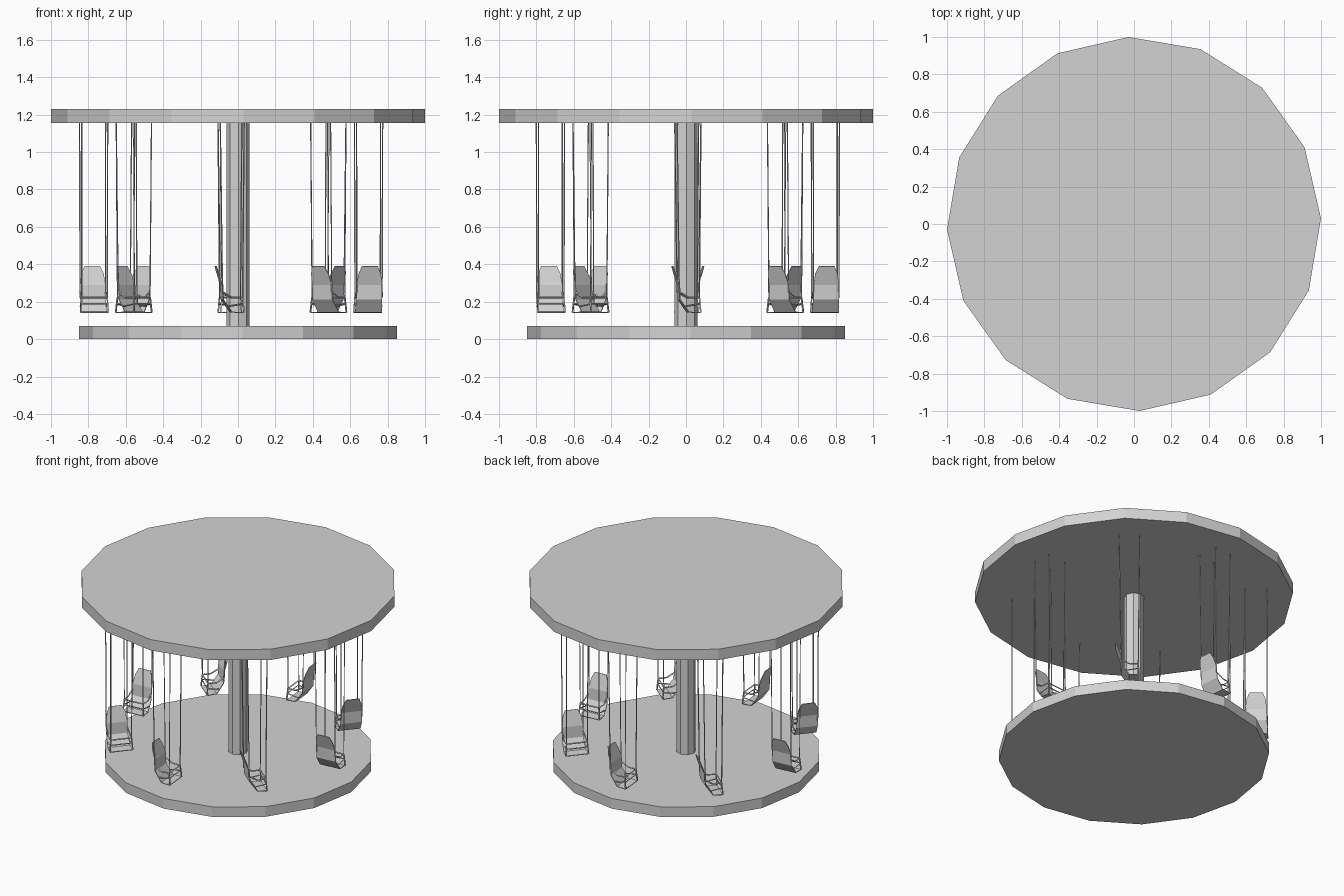
import bpy, bmesh, math
from mathutils import Vector, Matrix

if "Cube" in bpy.data.objects:
    bpy.data.objects.remove(bpy.data.objects["Cube"])

grey = bpy.data.materials.new("light grey")
grey.diffuse_color = (0.65, 0.65, 0.65, 1)
grey.use_nodes = True
grey.node_tree.nodes["Principled BSDF"].inputs["Base Color"].default_value = grey.diffuse_color


def finish(bm, name, matrix=None):
    bmesh.ops.recalc_face_normals(bm, faces=bm.faces)
    me = bpy.data.meshes.new(name)
    bm.to_mesh(me)
    bm.free()
    me.materials.append(grey)
    ob = bpy.data.objects.new(name, me)
    if matrix:
        ob.matrix_world = matrix
    bpy.context.collection.objects.link(ob)
    return ob


def drum(name, sides, radius, z0, z1):
    bm = bmesh.new()
    turn = Matrix.Translation((0, 0, (z0 + z1) / 2)) @ Matrix.Rotation(math.radians(1.7), 4, 'Z')
    bmesh.ops.create_cone(bm, cap_ends=True, segments=sides, radius1=radius,
                          radius2=radius, depth=z1 - z0, matrix=turn)
    finish(bm, name)


def rod(bm, a, b, r):
    a, b = Vector(a), Vector(b)
    d = b - a
    m = Matrix.Translation((a + b) / 2) @ d.to_track_quat('Z', 'Y').to_matrix().to_4x4()
    bmesh.ops.create_cone(bm, cap_ends=True, segments=4, radius1=r, radius2=r,
                          depth=d.length, matrix=m)


# platform, canopy and centre pole
drum("base_platform", 16, 0.85, 0.0, 0.07)
drum("canopy", 16, 1.0, 1.155, 1.23)
drum("centre_pole", 8, 0.062, 0.07, 1.155)

# seat shell profile: forward position, height, half width
SHELL = [(-0.083, 0.39, 0.042), (-0.070, 0.35, 0.060), (-0.050, 0.29, 0.068),
         (-0.047, 0.212, 0.069), (0.0, 0.145, 0.073), (0.063, 0.141, 0.074)]


def seat_shell(matrix):
    bm = bmesh.new()
    rows = [[bm.verts.new((s * w, t, z)) for s in (-1, 1)] for t, z, w in SHELL]
    for a, b in zip(rows, rows[1:]):
        bm.faces.new((a[0], a[1], b[1], b[0]))
    ob = finish(bm, "seat", matrix)
    mod = ob.modifiers.new("thickness", 'SOLIDIFY')
    mod.thickness = 0.005
    mod.offset = 0


def seat_frame(matrix):
    bm = bmesh.new()
    for s in (-1, 1):
        arm = [(s * 0.068, -0.048, 0.25), (s * 0.071, 0.0, 0.222),
               (s * 0.068, 0.056, 0.222), (s * 0.074, 0.063, 0.142)]
        for a, b in zip(arm, arm[1:]):
            rod(bm, a, b, 0.005)
        rod(bm, (s * 0.07, -0.02, 0.175), (s * 0.071, 0.06, 0.188), 0.004)
    # safety bars across the front
    rod(bm, (-0.068, 0.056, 0.222), (0.068, 0.056, 0.222), 0.005)
    rod(bm, (-0.071, 0.060, 0.188), (0.071, 0.060, 0.188), 0.004)
    finish(bm, "seat_frame", matrix)


def seat_chains(matrix):
    bm = bmesh.new()
    for s in (-1, 1):
        rod(bm, (s * 0.068, -0.052, 0.25), (s * 0.070, -0.064, 1.157), 0.0035)
        rod(bm, (s * 0.068, 0.056, 0.222), (s * 0.070, 0.064, 1.157), 0.0035)
    finish(bm, "seat_chains", matrix)


# eight hanging seats, each facing along the direction of travel
for i in range(8):
    m = (Matrix.Translation((-0.037, 0.01, 0))
         @ Matrix.Rotation(i * math.pi / 4, 4, 'Z')
         @ Matrix.Translation((0.735, 0, 0))
         @ Matrix.Rotation(math.radians(5), 4, 'Z'))
    seat_shell(m)
    seat_frame(m)
    seat_chains(m)
